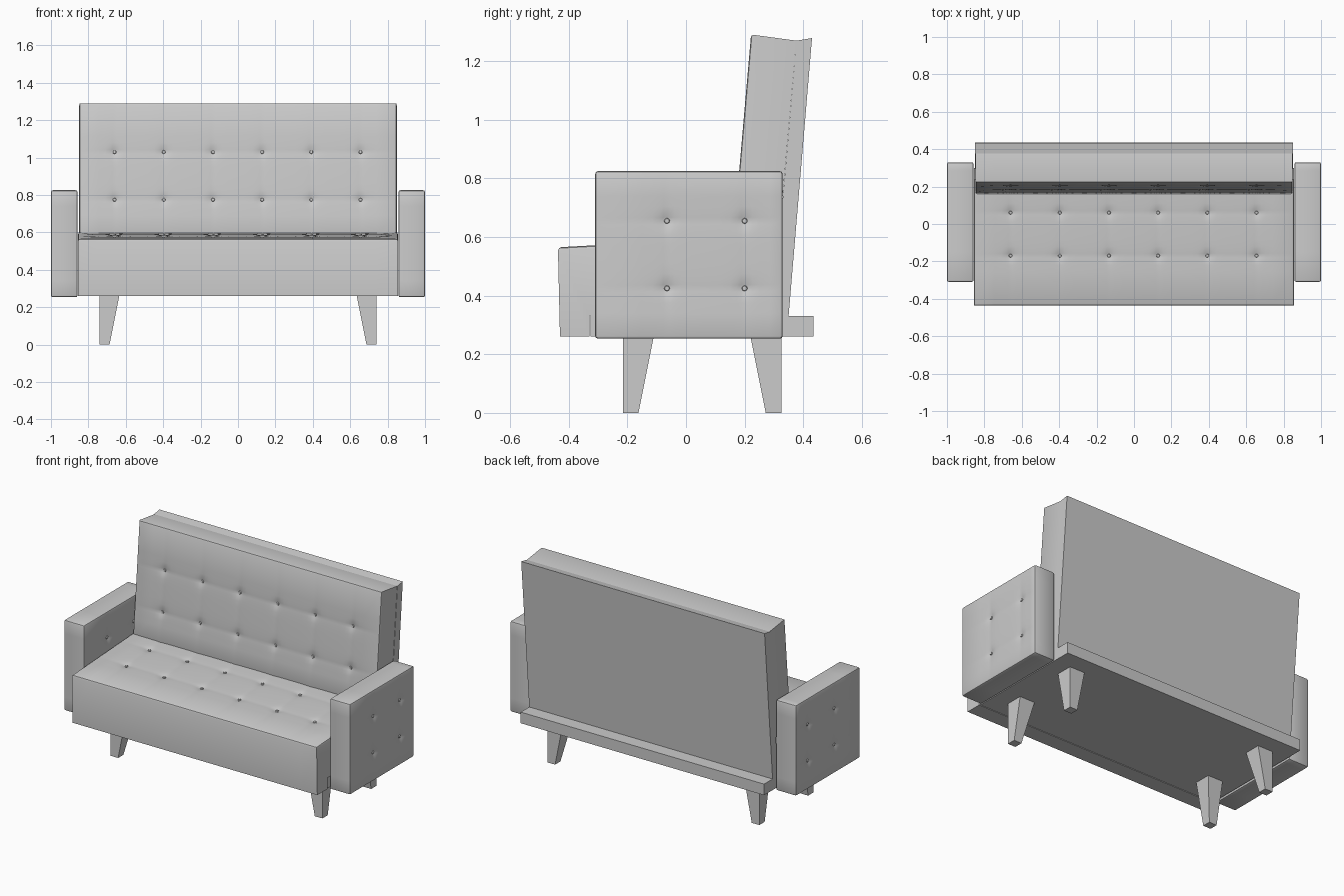
import bpy
import bmesh
import math
from mathutils import Vector

cube = bpy.data.objects.get("Cube")
if cube:
    bpy.data.objects.remove(cube, do_unlink=True)

grey = bpy.data.materials.new("plain_grey")
grey.use_nodes = True
grey.diffuse_color = (0.6, 0.6, 0.6, 1)
grey.node_tree.nodes["Principled BSDF"].inputs["Base Color"].default_value = (0.6, 0.6, 0.6, 1)

COLUMNS = [-0.66 + 0.263 * i for i in range(6)]


def finish(name, bm, smooth=False):
    bmesh.ops.recalc_face_normals(bm, faces=bm.faces)
    mesh = bpy.data.meshes.new(name)
    bm.to_mesh(mesh)
    bm.free()
    mesh.materials.append(grey)
    ob = bpy.data.objects.new(name, mesh)
    bpy.context.collection.objects.link(ob)
    if smooth:
        bpy.ops.object.select_all(action="DESELECT")
        ob.select_set(True)
        bpy.context.view_layer.objects.active = ob
        bpy.ops.object.shade_smooth_by_angle(angle=math.radians(35))
    return ob


def prism(profile, x0, x1):
    """Side profile of (y, z) points stretched from x0 to x1."""
    bm = bmesh.new()
    face = bm.faces.new([bm.verts.new((x0, y, z)) for y, z in profile])
    new = bmesh.ops.extrude_face_region(bm, geom=[face])["geom"]
    verts = [g for g in new if isinstance(g, bmesh.types.BMVert)]
    bmesh.ops.translate(bm, vec=(x1 - x0, 0, 0), verts=verts)
    bmesh.ops.recalc_face_normals(bm, faces=bm.faces)
    return bm


def box_profile(y0, y1, z0, z1):
    return [(y0, z0), (y1, z0), (y1, z1), (y0, z1)]


def round_edges(bm, size, keep=lambda e: True):
    edges = [e for e in bm.edges if keep(e)]
    bmesh.ops.bevel(bm, geom=edges, offset=size, segments=2, profile=0.5, affect="EDGES")


def tuft(bm, axes, lines, normals):
    """Cut a grid through the button lines and press the padding in there."""
    for axis, values in zip(axes, lines):
        direction = Vector([float(i == axis) for i in range(3)])
        for value in values:
            for step in (0, 0.012, 0.026, 0.05, 0.085):
                for side in ((-1, 1) if step else (1,)):
                    bmesh.ops.bisect_plane(
                        bm, geom=bm.verts[:] + bm.edges[:] + bm.faces[:],
                        plane_co=direction * (value + side * step), plane_no=direction)
    bm.normal_update()
    moves = []
    for v in bm.verts:
        for n in normals:
            if all(f.normal.dot(n) > 0.97 for f in v.link_faces):
                d = [min(abs(v.co[a] - c) for c in vals) for a, vals in zip(axes, lines)]
                crease = sum(math.exp(-k / 0.04) for k in d)
                dimple = math.exp(-(d[0] ** 2 + d[1] ** 2) / 0.0005)
                moves.append((v, n * -(0.003 * crease + 0.009 * dimple)))
    for v, move in moves:
        v.co += move


def buttons(name, spots, normal):
    bm = bmesh.new()
    turn = normal.to_track_quat("Z", "Y").to_matrix().to_4x4()
    for spot in spots:
        matrix = turn.copy()
        matrix.translation = Vector(spot) - normal * 0.011
        bmesh.ops.create_cone(bm, cap_ends=True, segments=8, radius1=0.011,
                              radius2=0.008, depth=0.01, matrix=matrix)
    finish(name, bm)


# Base board
finish("base_board", prism(box_profile(-0.325, 0.435, 0.26, 0.33), -0.85, 0.85))

# Seat cushion with a lip hanging in front of the board
seat = prism([(-0.43, 0.26), (-0.437, 0.565), (0.24, 0.602), (0.3, 0.33),
              (-0.33, 0.33), (-0.33, 0.26)], -0.855, 0.855)
round_edges(seat, 0.012, lambda e: all(v.co.z > 0.5 for v in e.verts))
seat_up = Vector((0, -0.037, 0.677)).normalized()
seat_rows = [-0.17, 0.06]
tuft(seat, (0, 1), (COLUMNS, seat_rows), [seat_up])
finish("seat_cushion", seat, True)
buttons("seat_buttons", [(x, y, 0.565 + (y + 0.437) * 0.0547)
                         for x in COLUMNS for y in seat_rows], seat_up)

# Leaning backrest cushion
back = prism([(0.16, 0.58), (0.222, 1.291), (0.377, 1.27), (0.316, 0.58)], -0.848, 0.848)
round_edges(back, 0.01, lambda e: all(v.co.y < 0.25 for v in e.verts))
back_front = Vector((0, -0.711, 0.062)).normalized()
back_rows = [0.775, 1.03]
tuft(back, (0, 2), (COLUMNS, back_rows), [back_front])
finish("back_cushion", back, True)
buttons("back_buttons", [(x, 0.16 + (z - 0.58) * 0.0872, z)
                         for x in COLUMNS for z in back_rows], back_front)

# Back panel behind the cushion
finish("back_panel", prism([(0.295, 0.33), (0.377, 1.27), (0.43, 1.279), (0.35, 0.33)],
                           -0.85, 0.85))

# Padded arms, tufted on both faces
arm_lines = ([-0.065, 0.2], [0.425, 0.655])
for side, label in ((1, "left"), (-1, "right")):
    inner, outer = sorted((side * 0.858, side * 1.0))
    arm = prism(box_profile(-0.31, 0.33, 0.253, 0.825), inner, outer)
    round_edges(arm, 0.01)
    faces = [Vector((1, 0, 0)), Vector((-1, 0, 0))]
    tuft(arm, (1, 2), arm_lines, faces)
    finish(label + "_arm", arm, True)
    for x, n, place in ((outer, faces[0], "a"), (inner, faces[1], "b")):
        buttons(f"{label}_arm_buttons_{place}",
                [(x, y, z) for y in arm_lines[0] for z in arm_lines[1]], n)

# Tapered legs, straight on their outer corner
for side, label in ((1, "left"), (-1, "right")):
    for corner, inward, place in ((-0.215, 1, "front"), (0.325, -1, "rear")):
        bm = bmesh.new()
        rings = []
        for z, w in ((0, 0.053), (0.26, 0.105)):
            rings.append([bm.verts.new((side * (0.74 - a * w), corner + inward * b * w, z))
                          for a, b in ((0, 0), (1, 0), (1, 1), (0, 1))])
            bm.faces.new(rings[-1])
        for i in range(4):
            j = (i + 1) % 4
            bm.faces.new((rings[0][i], rings[0][j], rings[1][j], rings[1][i]))
        finish(f"{place}_{label}_leg", bm)
